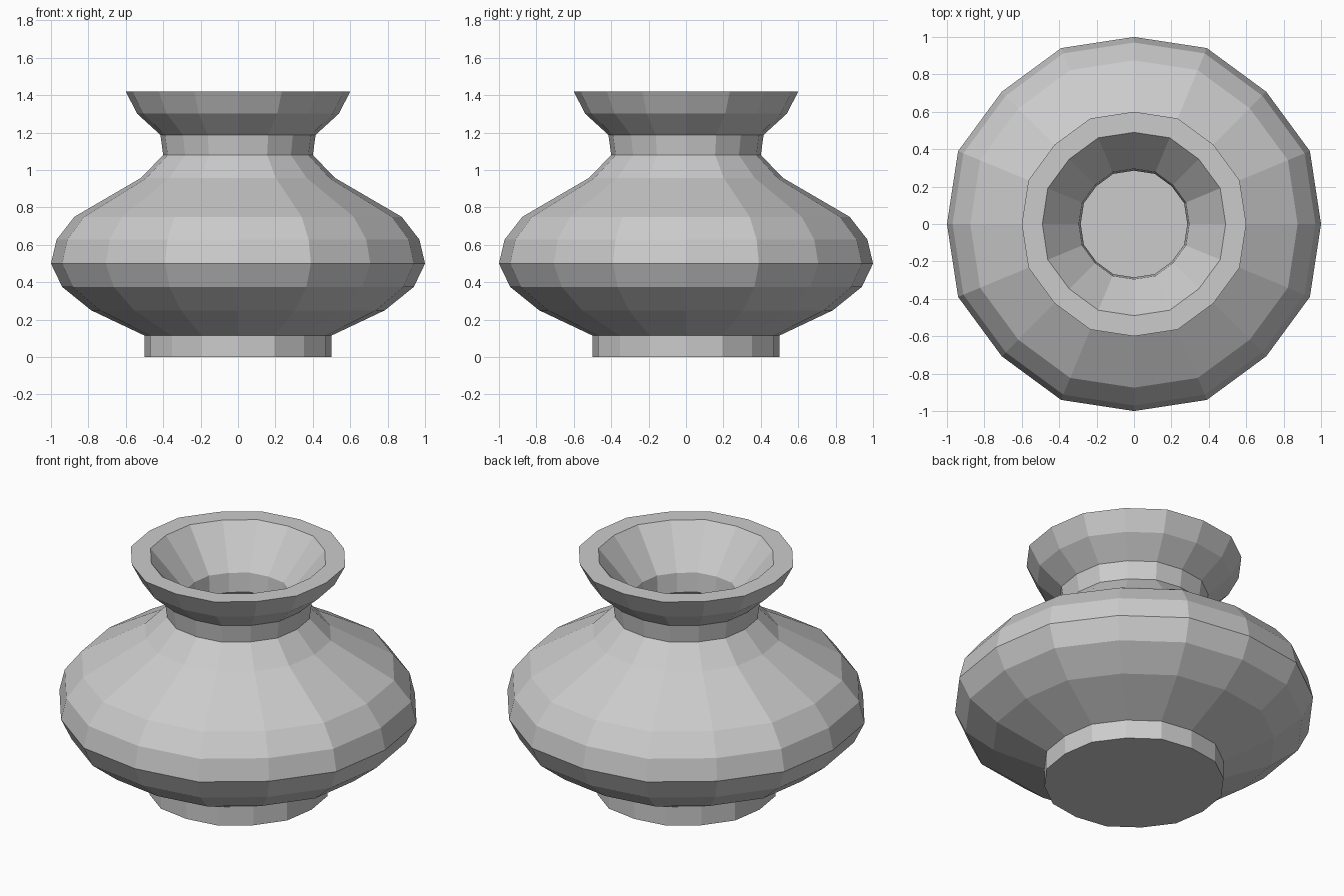
import bpy, bmesh, math

if "Cube" in bpy.data.objects:
    bpy.data.objects.remove(bpy.data.objects["Cube"])

SIDES = 16

# Outer wall (radius, height), foot to rim
outer = [(0.50, 0.0), (0.50, 0.115), (0.785, 0.25), (0.94, 0.375), (1.0, 0.50),
         (0.97, 0.628), (0.875, 0.75), (0.52, 0.957), (0.40, 1.08),
         (0.415, 1.188), (0.54, 1.302), (0.60, 1.42)]
# Inner wall, rim down to the inside floor
inner = [(0.49, 1.42), (0.295, 1.185), (0.285, 1.07), (0.45, 0.87), (0.81, 0.66),
         (0.89, 0.50), (0.83, 0.41), (0.70, 0.31), (0.45, 0.19), (0.39, 0.11)]


def ring(bm, r, z):
    """One 16-sided ring; in-between corners bulge slightly."""
    verts = []
    for i in range(SIDES):
        rr = r * (1.018 if i % 2 else 1.0)
        a = math.tau * i / SIDES
        verts.append(bm.verts.new((rr * math.cos(a), rr * math.sin(a), z)))
    return verts


bm = bmesh.new()
rings = [ring(bm, r, z) for r, z in outer + inner]

# Walls and flat rim
for a, b in zip(rings, rings[1:]):
    for i in range(SIDES):
        j = (i + 1) % SIDES
        bm.faces.new((a[i], a[j], b[j], b[i]))

# Underside and inside floor
bm.faces.new(list(reversed(rings[0])))
bm.faces.new(rings[-1])
bmesh.ops.recalc_face_normals(bm, faces=bm.faces)

mesh = bpy.data.meshes.new("pot")
bm.to_mesh(mesh)
bm.free()
bpy.context.collection.objects.link(bpy.data.objects.new("pot", mesh))
